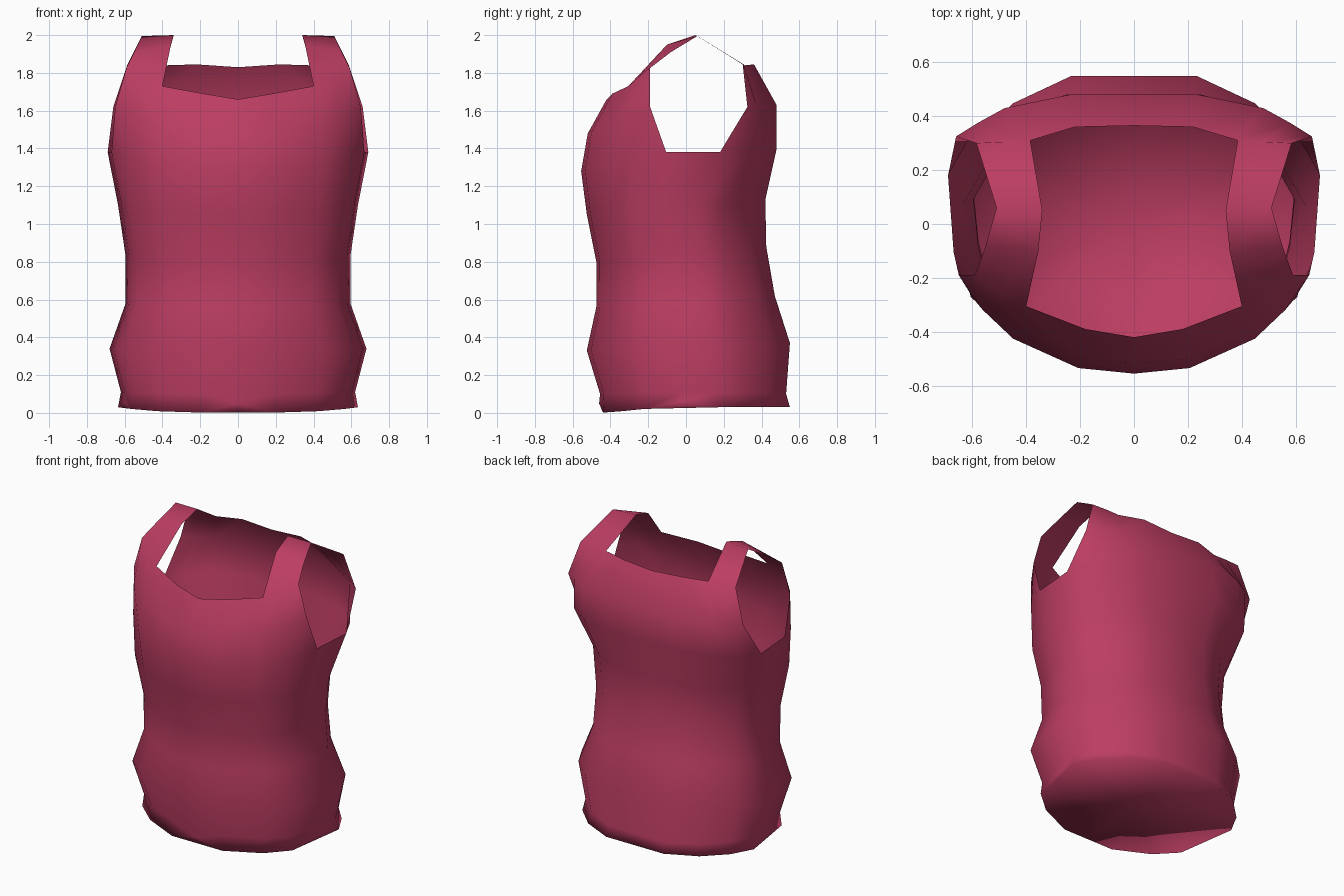
import bpy, bmesh

if "Cube" in bpy.data.objects:
    bpy.data.objects.remove(bpy.data.objects["Cube"])

# One flat cloth colour
cloth = bpy.data.materials.new("raspberry_cloth")
cloth.diffuse_color = (0.50, 0.047, 0.122, 1)
cloth.use_nodes = True
cloth.node_tree.nodes["Principled BSDF"].inputs["Base Color"].default_value = cloth.diffuse_color

# Half outlines from front centre round to back centre:
# (share of half width, share of half depth, blend from centre height to side height)
WAIST = [(0, -1, 0), (.30, -.96, .05), (.67, -.76, .3), (.89, -.53, .7), (.97, -.13, 1),
         (1, .26, 1), (.88, .54, .7), (.66, .81, .3), (.34, 1, .05), (0, 1, 0)]
CHEST = [(0, -1, 0), (.30, -.96, .05), (.65, -.75, .3), (.86, -.47, .7), (.97, -.13, 1),
         (1, .42, 1), (.91, .67, .7), (.70, .87, .3), (.36, 1, .05), (0, 1, 0)]
FRONT_ARM, BACK_ARM = 4, 5

# Rows from hem to chest: front z, front y, side z, half width, back z, back y
ROWS = [(.00, -.46, .03, .635, .03, .55),
        (.10, -.455, .11, .62, .10, .53),
        (.33, -.525, .34, .68, .37, .55),
        (.56, -.475, .58, .595, .62, .47),
        (.80, -.475, .83, .595, .88, .425),
        (1.05, -.525, 1.10, .635, 1.13, .42),
        (1.28, -.555, 1.38, .69, 1.40, .48),
        (1.48, -.52, 1.62, .66, 1.63, .48)]

# Neckline and shoulder row, front centre to back centre
NECK = [(0, -.42, 1.66), (.18, -.39, 1.69), (.40, -.305, 1.73), (.50, -.25, 1.78),
        (.59, -.19, 1.83), (.585, .30, 1.845), (.48, .305, 1.845), (.385, .31, 1.84),
        (.22, .36, 1.845), (0, .365, 1.83)]


def row_points(outline, front_z, front_y, side_z, width, back_z, back_y):
    mid, half = (front_y + back_y) / 2, (back_y - front_y) / 2
    points = []
    for i, (u, v, t) in enumerate(outline):
        centre_z = front_z if i <= FRONT_ARM else back_z
        points.append([u * width, mid + v * half, centre_z + (side_z - centre_z) * t])
    return points


grid = [row_points(CHEST if i >= 6 else WAIST, *row) for i, row in enumerate(ROWS)]

# Small notches in the hem at front centre and at the sides
grid[0][0][2] = .05
grid[0][FRONT_ARM][2] = .06
grid[0][FRONT_ARM][0] = .60

# Armhole widens at the upper chest
grid[-1][3][:2] = (.56, -.32)
grid[-1][FRONT_ARM][:2] = (.65, -.19)
grid[-1][BACK_ARM][:2] = (.66, .325)
grid[-1][BACK_ARM + 1][:2] = (.58, .375)
grid[-1][BACK_ARM + 2][:2] = (.48, .43)
grid.append(NECK)

bm = bmesh.new()
verts = [[bm.verts.new(p) for p in row] for row in grid]

# Torso walls, leaving the armhole open above the chest row
for r in range(len(verts) - 1):
    for c in range(len(WAIST) - 1):
        if r >= 6 and c == FRONT_ARM:
            continue
        lo, hi = verts[r], verts[r + 1]
        bm.faces.new((lo[c], lo[c + 1], hi[c + 1], hi[c]))

# Recessed underside, running straight below the notches
hem = verts[0]
under = bm.verts.new((0, 0, .05))
front_mid = bm.verts.new((0, hem[1].co.y, hem[1].co.z))
rim = [front_mid] + [v for c, v in enumerate(hem) if c not in (0, FRONT_ARM)]
for a, b in zip(rim, rim[1:]):
    bm.faces.new((under, b, a))

# Folds that close the notches
bm.faces.new((front_mid, hem[1], hem[0]))
bm.faces.new((hem[FRONT_ARM], hem[FRONT_ARM - 1], hem[FRONT_ARM + 1]))

# Shoulder strap over the top
neck = verts[-1]
inner = [bm.verts.new(p) for p in ((.355, -.10, 1.95), (.34, .05, 2.0))]
outer = [bm.verts.new(p) for p in ((.55, -.08, 1.91), (.51, .06, 1.995))]
bm.faces.new((neck[2], neck[3], neck[4], outer[0], inner[0]))
bm.faces.new((inner[0], outer[0], outer[1], inner[1]))
bm.faces.new((inner[1], outer[1], neck[5], neck[6], neck[7]))

# Smooth cloth with all faces turned outward
for face in bm.faces:
    face.smooth = True

mesh = bpy.data.meshes.new("tank_top")
bm.to_mesh(mesh)
bm.free()
mesh.materials.append(cloth)
top = bpy.data.objects.new("tank_top", mesh)
bpy.context.collection.objects.link(top)

# Mirror to the other side
mirror = top.modifiers.new("mirror", 'MIRROR')
mirror.use_axis[0] = True
mirror.use_clip = True
mirror.merge_threshold = .001
